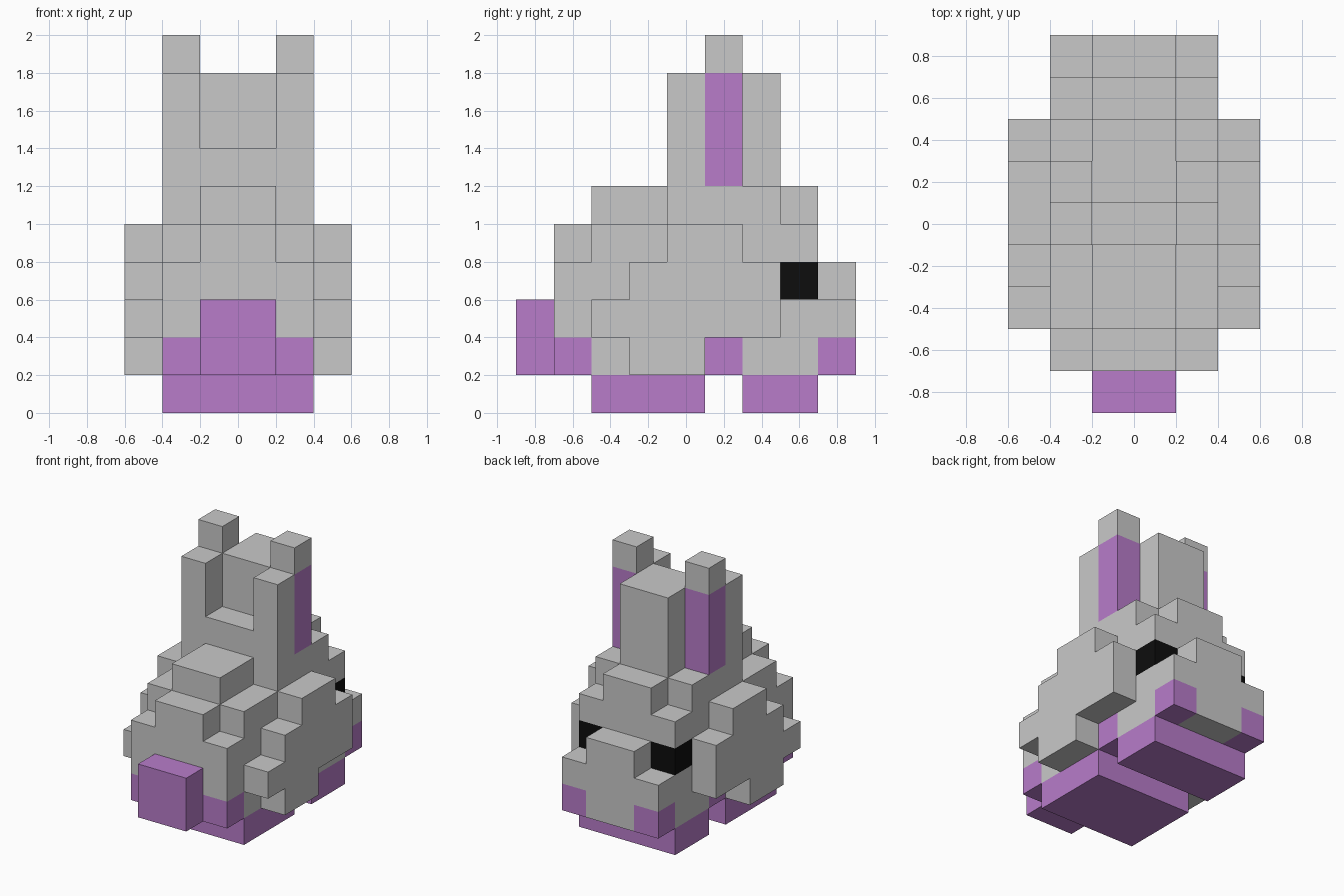
import bpy, bmesh

if "Cube" in bpy.data.objects:
    bpy.data.objects.remove(bpy.data.objects["Cube"])

S = 0.2          # block size
Y0 = -0.9        # y of the first block row


def material(name, rgb):
    m = bpy.data.materials.new(name)
    m.diffuse_color = (*rgb, 1)
    m.use_nodes = True
    m.node_tree.nodes["Principled BSDF"].inputs["Base Color"].default_value = m.diffuse_color
    return m


GREY = material("light grey", (0.584, 0.584, 0.584))
PURPLE = material("purple", (0.479, 0.202, 0.591))
BLACK = material("black", (0.004, 0.004, 0.004))

cells = {}       # (x, y, z) block -> part name
parts = {}       # part name -> material


def fill(part, mat, xs, rows, low, high):
    """Fill blocks on both sides of x = 0: xs columns, y rows, z low..high."""
    parts[part] = mat
    for c in xs:
        for x in (c, -1 - c):
            for y in rows:
                for z in range(low, high):
                    cells[x, y, z] = part


MID, FLANK, OUTER, WIDE = (0,), (1,), (2,), (0, 1)

# central slice of body, head and snout: stepped top heights from rear to nose
for y, top in enumerate((5, 6, 6, 7, 9, 9, 6, 4), start=1):
    fill("body", GREY, MID, [y], 1, top)

# flanks of the body, lower than the middle
for y, top in enumerate((4, 5, 5, 6, 6, 6, 5, 3), start=1):
    fill("flanks", GREY, FLANK, [y], 1, top)

# outer haunches
for y, (low, top) in enumerate(((2, 3), (1, 4), (1, 5), (2, 5), (2, 4)), start=2):
    fill("haunches", GREY, OUTER, [y], low, top)

# ears, with coloured insides
fill("ears", GREY, FLANK, [4], 6, 9)
fill("ears", GREY, FLANK, [5], 9, 10)
fill("ear_insides", PURPLE, FLANK, [5], 6, 9)

# tail, rump patch, belly patch and cheeks
fill("tail", PURPLE, MID, [0], 1, 3)
fill("rump_patch", PURPLE, WIDE, [1], 1, 2)
fill("belly_patch", PURPLE, WIDE, [5], 1, 2)
fill("cheeks", PURPLE, FLANK, [8], 1, 2)

# feet
fill("rear_feet", PURPLE, WIDE, range(2, 5), 0, 1)
fill("fore_feet", PURPLE, WIDE, range(6, 8), 0, 1)

# eyes
fill("eyes", BLACK, FLANK, [7], 3, 4)

# corner offsets of each block face, counter-clockwise from outside
FACES = {
    (1, 0, 0): ((1, 0, 0), (1, 1, 0), (1, 1, 1), (1, 0, 1)),
    (-1, 0, 0): ((0, 0, 0), (0, 0, 1), (0, 1, 1), (0, 1, 0)),
    (0, 1, 0): ((0, 1, 0), (0, 1, 1), (1, 1, 1), (1, 1, 0)),
    (0, -1, 0): ((0, 0, 0), (1, 0, 0), (1, 0, 1), (0, 0, 1)),
    (0, 0, 1): ((0, 0, 1), (1, 0, 1), (1, 1, 1), (0, 1, 1)),
    (0, 0, -1): ((0, 0, 0), (0, 1, 0), (1, 1, 0), (1, 0, 0)),
}

# one object per part, keeping only the faces that are open to the air
for part, mat in parts.items():
    bm = bmesh.new()
    for (x, y, z), owner in cells.items():
        if owner != part:
            continue
        for (dx, dy, dz), corners in FACES.items():
            if (x + dx, y + dy, z + dz) in cells:
                continue
            bm.faces.new([bm.verts.new(((x + a) * S, Y0 + (y + b) * S, (z + c) * S))
                          for a, b, c in corners])
    bmesh.ops.remove_doubles(bm, verts=bm.verts, dist=0.001)
    mesh = bpy.data.meshes.new(part)
    bm.to_mesh(mesh)
    bm.free()
    mesh.materials.append(mat)
    bpy.context.collection.objects.link(bpy.data.objects.new(part, mesh))
